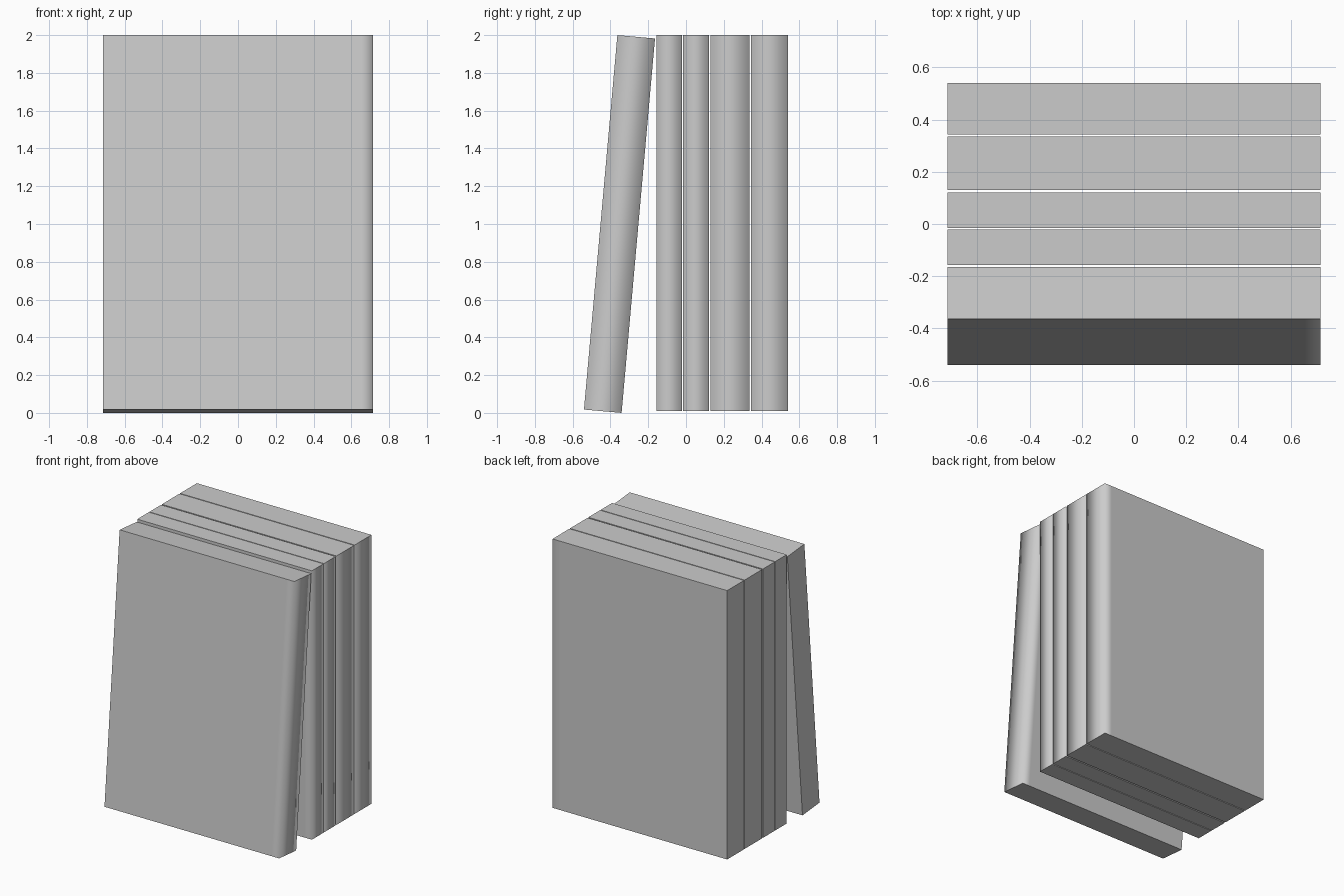
import bpy, bmesh
from math import radians
from mathutils import Matrix, Vector

if "Cube" in bpy.data.objects:
    bpy.data.objects.remove(bpy.data.objects["Cube"])

HALF_X = 0.715      # half the cover width
HEIGHT = 1.99


def book(name, thick, pos, lean=0.0):
    """Plain block book; origin at bottom, rear cover side; spine at +x."""
    bm = bmesh.new()
    bmesh.ops.create_cube(bm, size=1)
    bmesh.ops.scale(bm, vec=(2 * HALF_X, thick, HEIGHT), verts=bm.verts)
    bmesh.ops.translate(bm, vec=(0, -thick / 2, HEIGHT / 2), verts=bm.verts)
    # support loop next to the spine
    bmesh.ops.bisect_plane(bm, geom=bm.verts[:] + bm.edges[:] + bm.faces[:],
                           plane_co=(HALF_X - 0.06, 0, 0), plane_no=(1, 0, 0))
    # every corner is sharp except the two softly shaded upright spine edges
    bm.normal_update()
    for f in bm.faces:
        f.smooth = True
    for e in bm.edges:
        a, b = (v.co for v in e.verts)
        spine = min(a.x, b.x) > HALF_X - 0.01 and abs(a.z - b.z) > 1
        e.smooth = spine or e.calc_face_angle(0) < 0.1
    mesh = bpy.data.meshes.new(name)
    bm.to_mesh(mesh)
    bm.free()
    ob = bpy.data.objects.new(name, mesh)
    ob.location = pos
    ob.rotation_euler.x = -radians(lean)
    bpy.context.collection.objects.link(ob)
    return ob


# upright books: front and rear y of each
uprights = [(-0.157, -0.022), (-0.016, 0.121), (0.131, 0.336), (0.343, 0.54)]
for i, (y0, y1) in enumerate(uprights, 1):
    book(f"upright_book_{i}", y1 - y0, (0, y1, 0.01))

# book leaning against the row
book("leaning_book", 0.2, (0, -0.341, 0), 5.1)
